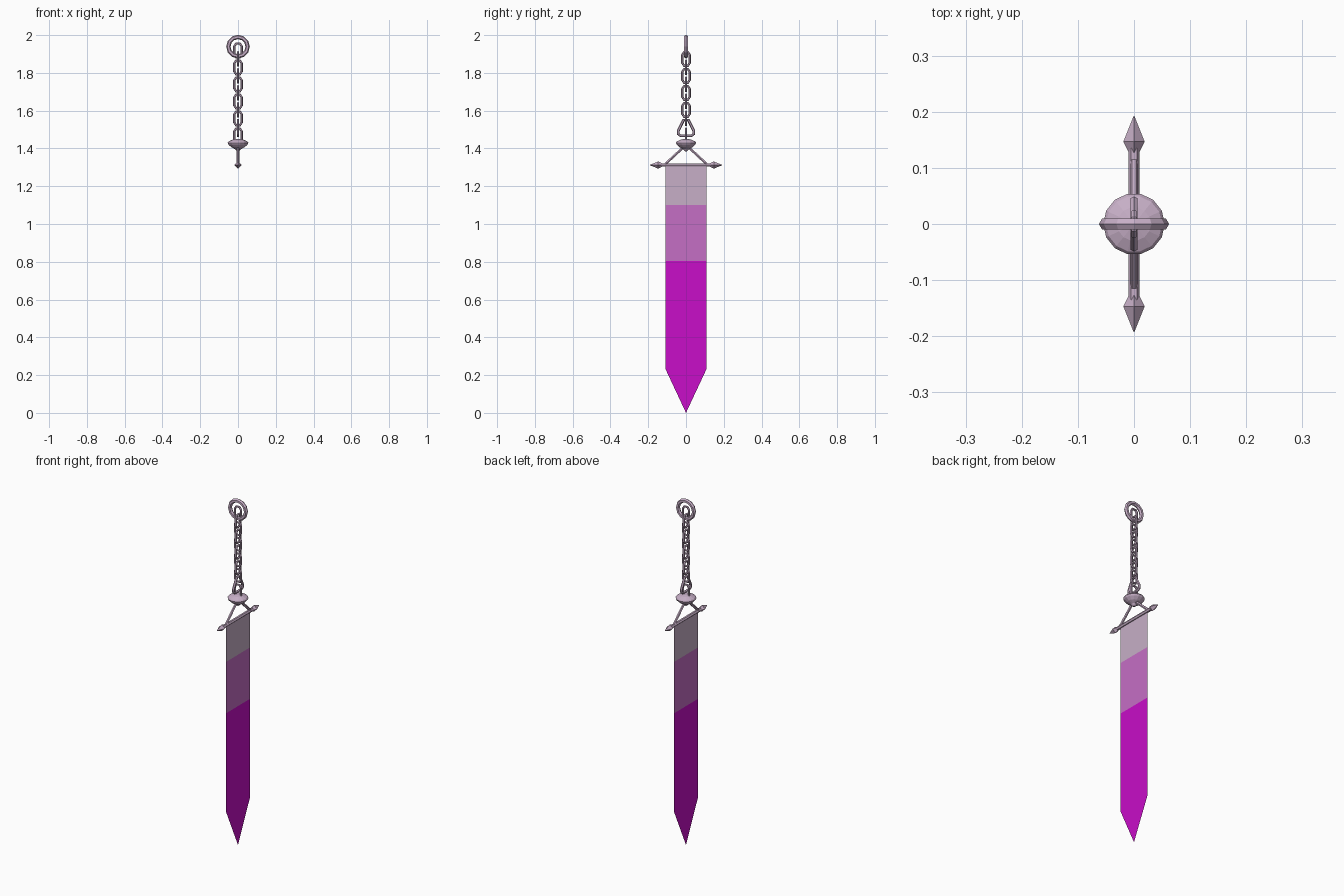
import bpy, bmesh
from math import sin, cos, pi
from mathutils import Vector

cube = bpy.data.objects.get("Cube")
if cube:
    bpy.data.objects.remove(cube, do_unlink=True)


def material(name, rgb):
    linear = [(c / 255 / 12.92 if c < 11 else ((c / 255 + 0.055) / 1.055) ** 2.4) for c in rgb]
    m = bpy.data.materials.new(name)
    m.use_nodes = True
    m.diffuse_color = (*linear, 1)
    m.node_tree.nodes["Principled BSDF"].inputs["Base Color"].default_value = (*linear, 1)
    return m


MAUVE = material("pale_mauve", (199, 175, 199))
ORCHID = material("orchid", (197, 110, 197))
MAGENTA = material("deep_magenta", (200, 14, 200))
X, Y, Z = Vector((1, 0, 0)), Vector((0, 1, 0)), Vector((0, 0, 1))


def finish(name, bm, mats=(MAUVE,), closed=True):
    if closed:
        bmesh.ops.recalc_face_normals(bm, faces=bm.faces)
    mesh = bpy.data.meshes.new(name)
    bm.to_mesh(mesh)
    bm.free()
    for m in mats:
        mesh.materials.append(m)
    obj = bpy.data.objects.new(name, mesh)
    bpy.context.scene.collection.objects.link(obj)
    return obj


def wire_loop(name, points, side, z, radius, sides=6):
    """Closed wire along planar (side, up) points, centred at height z."""
    bm = bmesh.new()
    out_axis = side.cross(Z)
    pts = [side * a + Z * b for a, b in points]
    n = len(pts)
    rings = []
    for i, p in enumerate(pts):
        tangent = (pts[(i + 1) % n] - pts[i - 1]).normalized()
        normal = tangent.cross(out_axis)
        rings.append([bm.verts.new(p + Z * z + normal * radius * cos(2 * pi * k / sides)
                                   + out_axis * radius * sin(2 * pi * k / sides))
                      for k in range(sides)])
    for i in range(n):
        a, b = rings[i], rings[(i + 1) % n]
        for k in range(sides):
            j = (k + 1) % sides
            bm.faces.new((a[k], a[j], b[j], b[k]))
    return finish(name, bm)


def turned(name, start, direction, profile, sides, turn=0.0):
    """Lathe of (radius, distance) pairs along a direction."""
    bm = bmesh.new()
    d = direction.normalized()
    u = X if abs(d.x) < 0.9 else Y
    v = d.cross(u)
    rings = []
    for r, t in profile:
        rings.append([bm.verts.new(start + d * t + u * r * cos(2 * pi * k / sides + turn)
                                   + v * r * sin(2 * pi * k / sides + turn))
                      for k in range(sides)])
    for a, b in zip(rings, rings[1:]):
        for k in range(sides):
            j = (k + 1) % sides
            bm.faces.new((a[k], a[j], b[j], b[k]))
    bm.faces.new(rings[0])
    bm.faces.new(rings[-1])
    bmesh.ops.remove_doubles(bm, verts=bm.verts, dist=1e-5)
    return finish(name, bm)


# Hanging ring
circle = [(0.051 * cos(2 * pi * i / 12), 0.051 * sin(2 * pi * i / 12)) for i in range(12)]
wire_loop("hanging_ring", circle, X, 1.939, 0.0115)

# Chain of links turned alternately
link = [(0.019, -0.022), (0.019, 0.022), (0.010, 0.036), (-0.010, 0.036),
        (-0.019, 0.022), (-0.019, -0.022), (-0.010, -0.036), (0.010, -0.036)]
for i in range(8):
    wire_loop(f"chain_link_{i + 1}", link, Y if i % 2 else X, 1.919 - 0.045 * i, 0.0065)
wire_loop("chain_link_9", link, X, 1.559, 0.0065)

# Triangular shackle and the eye on the boss
half = [(0.012, 0.042), (0.042, -0.018), (0.040, -0.034), (0.028, -0.043)]
shackle = half[::-1] + [(-a, b) for a, b in half]
wire_loop("shackle", shackle, Y, 1.51, 0.0075)
wire_loop("boss_eye", link, X, 1.469, 0.0065)

# Domed boss
turned("boss", Z * 1.385, Z,
       [(0.006, 0), (0.012, 0.006), (0.016, 0.011), (0.036, 0.022), (0.051, 0.036),
        (0.055, 0.045), (0.050, 0.052), (0.030, 0.061), (0.012, 0.065)], 14)

# Crossbar with spear tips and struts
turned("crossbar", Vector((0, -0.135, 1.312)), Y, [(0.010, 0), (0.010, 0.27)], 6)
for side, s in (("left", 1), ("right", -1)):
    turned(f"spear_tip_{side}", Vector((0, s * 0.127, 1.312)), Y * s,
           [(0.009, 0), (0.019, 0.020), (0, 0.067)], 4)
    foot = Vector((0, s * 0.113, 1.314))
    run = Vector((0, s * 0.012, 1.408)) - foot
    turned(f"strut_{side}", foot, run, [(0.0075, 0), (0.0075, run.length)], 6)

# Cloth banner in three bands with a pointed end
bm = bmesh.new()
w = 0.1085
rows = [[bm.verts.new((0, y, z)) for y in (-w, w)] for z in (1.312, 1.10, 0.803, 0.232)]
for i, (a, b) in enumerate(zip(rows, rows[1:])):
    bm.faces.new((b[0], b[1], a[1], a[0])).material_index = i
tip = bm.verts.new((0, 0, 0))
bm.faces.new((tip, rows[-1][1], rows[-1][0])).material_index = 2
finish("banner_cloth", bm, (MAUVE, ORCHID, MAGENTA), closed=False)
